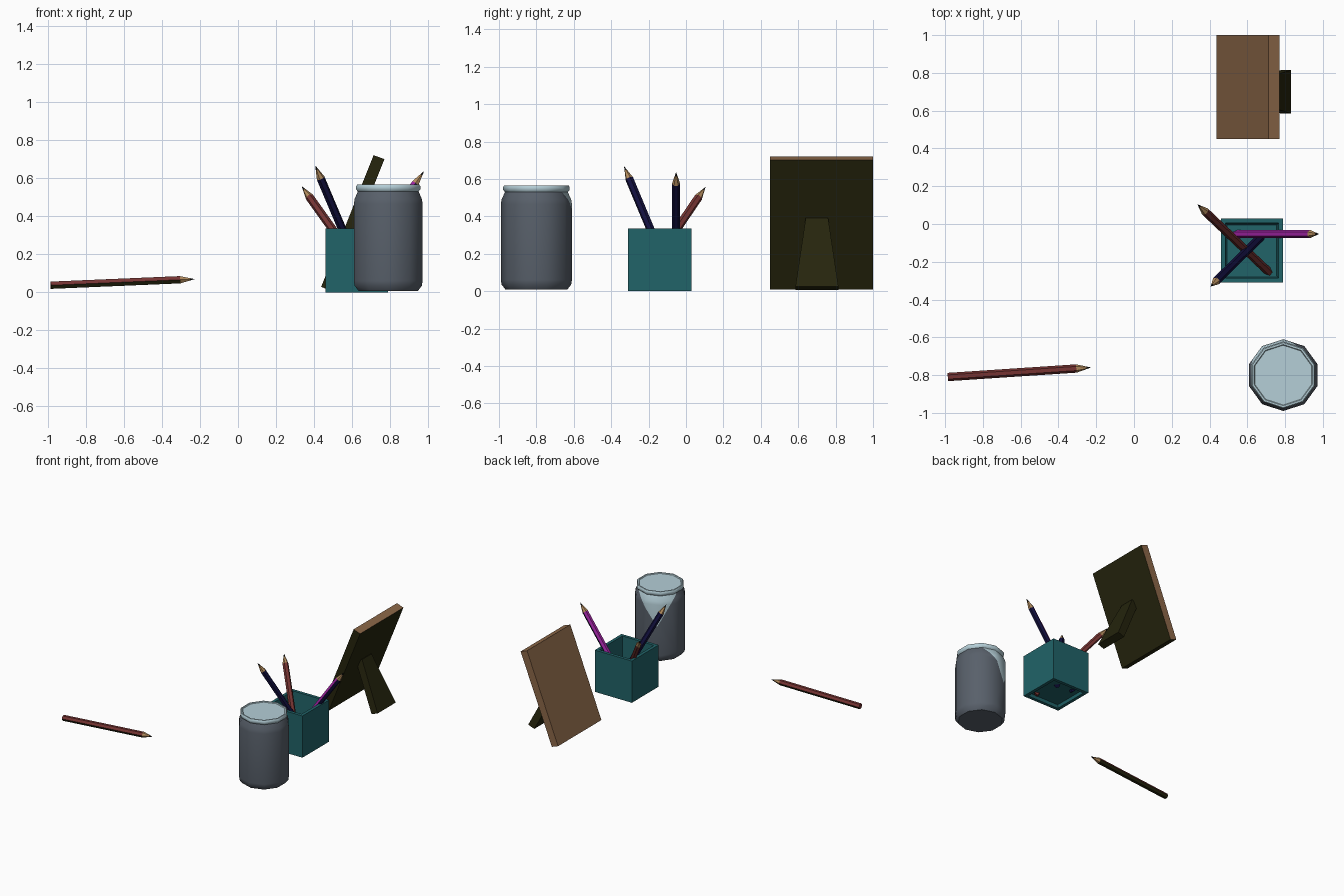
import bpy, bmesh, math
from mathutils import Vector

if "Cube" in bpy.data.objects:
    bpy.data.objects.remove(bpy.data.objects["Cube"])


def mat(name, r, g, b):
    m = bpy.data.materials.new(name)
    m.diffuse_color = (r, g, b, 1)
    m.use_nodes = True
    m.node_tree.nodes["Principled BSDF"].inputs["Base Color"].default_value = m.diffuse_color
    return m


TEAL = mat("teal", 0.015, 0.125, 0.14)
GREY = mat("slate grey", 0.098, 0.117, 0.145)
PALE = mat("pale blue metal", 0.46, 0.62, 0.68)
BROWN = mat("brown wood", 0.26, 0.136, 0.065)
OLIVE = mat("dark olive", 0.019, 0.018, 0.004)
RED = mat("dull red", 0.18, 0.034, 0.032)
NAVY = mat("navy", 0.006, 0.005, 0.05)
PURPLE = mat("purple", 0.36, 0.018, 0.38)
WOOD = mat("sharpened wood", 0.45, 0.26, 0.11)
LEAD = mat("lead", 0.008, 0.008, 0.008)


def finish(bm, name, mats, smooth=None):
    me = bpy.data.meshes.new(name)
    bm.to_mesh(me)
    bm.free()
    for m in mats:
        me.materials.append(m)
    ob = bpy.data.objects.new(name, me)
    bpy.context.collection.objects.link(ob)
    if smooth:
        bpy.context.view_layer.objects.active = ob
        ob.select_set(True)
        bpy.ops.object.shade_smooth_by_angle(angle=math.radians(smooth))
        ob.select_set(False)
    return ob


def loft(bm, rings):
    """Skin a list of vertex rings and cap both ends."""
    loops = [[bm.verts.new(p) for p in r] for r in rings]
    n = len(loops[0])
    for a, b in zip(loops, loops[1:]):
        for i in range(n):
            bm.faces.new((a[i], a[(i + 1) % n], b[(i + 1) % n], b[i]))
    bm.faces.new(loops[0][::-1])
    bm.faces.new(loops[-1])
    bmesh.ops.recalc_face_normals(bm, faces=bm.faces[:])
    bm.normal_update()


# Drinks can: ten-sided turned profile
def can():
    c = Vector((0.79, -0.80, 0))
    prof = [(0.165, 0.008), (0.186, 0.035), (0.19, 0.06), (0.19, 0.465),
            (0.186, 0.49), (0.168, 0.53), (0.177, 0.54), (0.178, 0.556),
            (0.172, 0.566), (0.162, 0.566), (0.158, 0.56)]
    rings = [[c + Vector((r * math.cos(math.radians(90 + 36 * i)),
                          r * math.sin(math.radians(90 + 36 * i)), z))
              for i in range(10)] for r, z in prof]
    bm = bmesh.new()
    loft(bm, rings)
    # bare metal patch: a V-shaped region cut into the back of the wall
    a = math.radians(118)
    radial = Vector((math.cos(a), math.sin(a), 0))
    tang = Vector((-math.sin(a), math.cos(a), 0))
    apex = c + radial * 0.19 + Vector((0, 0, 0.29))
    planes = [Vector((0, 0, 1)) + tang * s for s in (1.6, -1.8)]

    def on_back(f):
        return (f.calc_center_median() - c).dot(radial) > 0.02
    for n in planes:
        fs = [f for f in bm.faces if on_back(f)]
        geom = fs + list({e for f in fs for e in f.edges}) + list({v for f in fs for v in f.verts})
        bmesh.ops.bisect_plane(bm, geom=geom, plane_co=apex, plane_no=n)
    for f in bm.faces:
        m = f.calc_center_median()
        patch = on_back(f) and all((m - apex).dot(n) > 0 for n in planes)
        f.material_index = 1 if m.z > 0.53 or patch else 0
    finish(bm, "drink_can", [GREY, PALE], 40)


can()


# Pencil holder: open box with a recess underneath
def holder():
    bm = bmesh.new()

    def ring(inset, z):
        x0, x1, y0, y1 = 0.46 + inset, 0.79 - inset, -0.31 + inset, 0.03 - inset
        return [(x0, y0, z), (x1, y0, z), (x1, y1, z), (x0, y1, z)]
    loft(bm, [ring(0.03, 0.025), ring(0.025, 0.0), ring(0, 0.0), ring(0, 0.335),
              ring(0.025, 0.335), ring(0.035, 0.04)])
    finish(bm, "pencil_holder", [TEAL])


holder()


# Hexagonal pencil; the underside can have a second colour
def pencil(name, butt, tip, top, under, split=-2.0):
    butt, tip = Vector(butt), Vector(tip)
    d = tip - butt
    length = d.length
    d.normalize()
    u = d.cross(Vector((0, 0, 1))).normalized()
    v = u.cross(d)
    rings = []
    for t, r in ((0, 0.022), (length - 0.075, 0.022),
                 (length - 0.022, 0.007), (length, 0.001)):
        rings.append([butt + d * t + (u * math.cos(k * math.pi / 3)
                      + v * math.sin(k * math.pi / 3)) * r for k in range(6)])
    bm = bmesh.new()
    loft(bm, rings)
    for f in bm.faces:
        t = (f.calc_center_median() - butt).dot(d)
        if t > length - 0.03:
            f.material_index = 3
        elif t > length - 0.07:
            f.material_index = 2
        else:
            f.material_index = 0 if f.normal.z > split else 1
    finish(bm, name, [top, under, WOOD, LEAD])


pencil("lying_pencil", (-0.985, -0.81, 0.037), (-0.23, -0.76, 0.069), RED, OLIVE, -0.1)
pencil("red_pencil", (0.72, -0.26, 0.02), (0.337, 0.103, 0.555), RED, RED)
pencil("navy_pencil", (0.68, -0.06, 0.02), (0.407, -0.33, 0.665), NAVY, NAVY)
pencil("purple_pencil", (0.535, -0.053, 0.02), (0.977, -0.053, 0.635), PURPLE, NAVY, 0.1)


# Flat xz profile stretched along y, with its own y range at each point
def slab(name, near, far, mats, rule):
    bm = bmesh.new()
    loft(bm, [near, far])
    for f in bm.faces:
        f.material_index = rule(f.normal)
    finish(bm, name, mats)


# Leaning picture frame
board = [(0.437, 0.028), (0.492, 0.008), (0.77, 0.70), (0.713, 0.721)]
slab("picture_frame", [(x, 0.45, z) for x, z in board], [(x, 1.0, z) for x, z in board],
     [BROWN, OLIVE], lambda n: 1 if n.y < -0.5 or n.x > 0.6 or n.z < -0.6 else 0)

# Tapered prop behind the frame
prop = [(0.60, 0.365, 0.06), (0.655, 0.39, 0.06), (0.832, 0.025, 0.115), (0.778, 0.005, 0.115)]
slab("frame_stand", [(x, 0.70 - w, z) for x, z, w in prop],
     [(x, 0.70 + w, z) for x, z, w in prop], [OLIVE], lambda n: 0)
